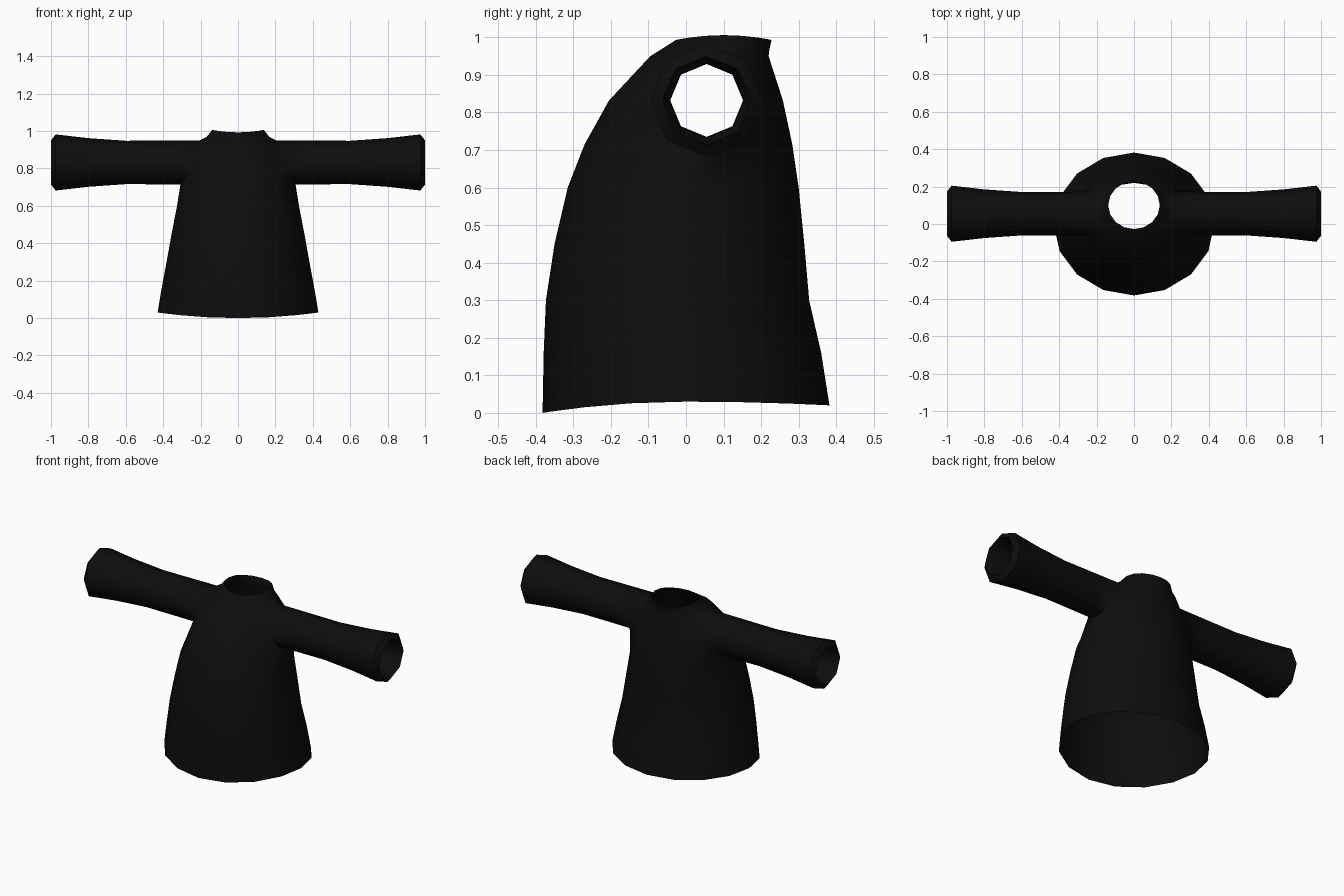
import bpy, bmesh, math

if "Cube" in bpy.data.objects:
    bpy.data.objects.remove(bpy.data.objects["Cube"])

SEG = 16
ARM_Y, ARM_Z = 0.055, 0.832

cloth = bpy.data.materials.new("black cloth")
cloth.diffuse_color = (0.004, 0.004, 0.004, 1)
cloth.use_nodes = True
cloth.node_tree.nodes["Principled BSDF"].inputs["Base Color"].default_value = cloth.diffuse_color

bm = bmesh.new()

# Gown body: height, half width, front y, back y
rows = [(0.00, 0.43, -0.382, 0.382), (0.16, 0.408, -0.379, 0.36),
        (0.30, 0.382, -0.373, 0.328), (0.45, 0.355, -0.35, 0.315),
        (0.60, 0.326, -0.315, 0.30), (0.715, 0.308, -0.27, 0.283),
        (0.832, 0.27, -0.205, 0.258), (0.95, 0.205, -0.095, 0.22),
        (0.968, 0.168, -0.066, 0.222), (1.0, 0.138, -0.027, 0.228)]
rings = []
for i, (z, w, f, b) in enumerate(rows):
    ring = []
    for k in range(SEG):
        a = 2 * math.pi * k / SEG
        c, s = math.cos(a), math.sin(a)
        h = z
        if i == 0:                      # hem rises at the sides and back
            h = 0.03 * (1 - s * s) + (0.02 * s * s if s > 0 else 0)
        if i == len(rows) - 1:          # collar dips at front and back
            h = 1.006 - 0.013 * s * s
        ring.append(bm.verts.new((w * c, (f + b) / 2 + (b - f) / 2 * s, h)))
    rings.append(ring)

ARM_ROWS = (5, 6)                       # body rows left open for the armholes
ARM_COLS = (SEG - 1, 0, SEG // 2 - 1, SEG // 2)
for i in range(len(rows) - 1):
    for k in range(SEG):
        if i in ARM_ROWS and k in ARM_COLS:
            continue
        n = (k + 1) % SEG
        bm.faces.new((rings[i][k], rings[i][n], rings[i + 1][n], rings[i + 1][k]))

# Sleeves: distance from centre, radius; the last rows fold inside the cuff
sleeve = [(0.38, 0.117), (0.60, 0.116), (0.80, 0.13), (0.975, 0.15),
          (1.0, 0.118), (0.94, 0.10), (0.86, 0.097)]
for side in (1, -1):
    mid = 0 if side > 0 else SEG // 2
    # armhole border, counted from the back and over the top
    border = [(1, 6), (1, 7), (0, 7), (-1, 7), (-1, 6), (-1, 5), (0, 5), (1, 5)]
    loop = []
    for j, (dk, row) in enumerate(border):
        a = math.pi * j / 4
        v = rings[row][(mid + side * dk) % SEG]
        v.co.y = ARM_Y + 0.118 * math.cos(a)
        v.co.z = ARM_Z + 0.118 * math.sin(a)
        loop.append(v)
    for x, r in sleeve:
        new = [bm.verts.new((side * x, ARM_Y + r * math.cos(math.pi * j / 4),
                             ARM_Z + r * math.sin(math.pi * j / 4))) for j in range(8)]
        for j in range(8):
            n = (j + 1) % 8
            quad = (loop[j], loop[n], new[n], new[j])
            bm.faces.new(quad if side > 0 else quad[::-1])
        loop = new

# the middle vertex of each armhole is unused
bmesh.ops.delete(bm, geom=[v for v in bm.verts if not v.link_faces], context='VERTS')
bmesh.ops.recalc_face_normals(bm, faces=bm.faces)

mesh = bpy.data.meshes.new("robe")
bm.to_mesh(mesh)
bm.free()
mesh.materials.append(cloth)
robe = bpy.data.objects.new("robe", mesh)
bpy.context.collection.objects.link(robe)
bpy.context.view_layer.objects.active = robe
robe.select_set(True)
bpy.ops.object.shade_smooth_by_angle(angle=math.radians(50))
